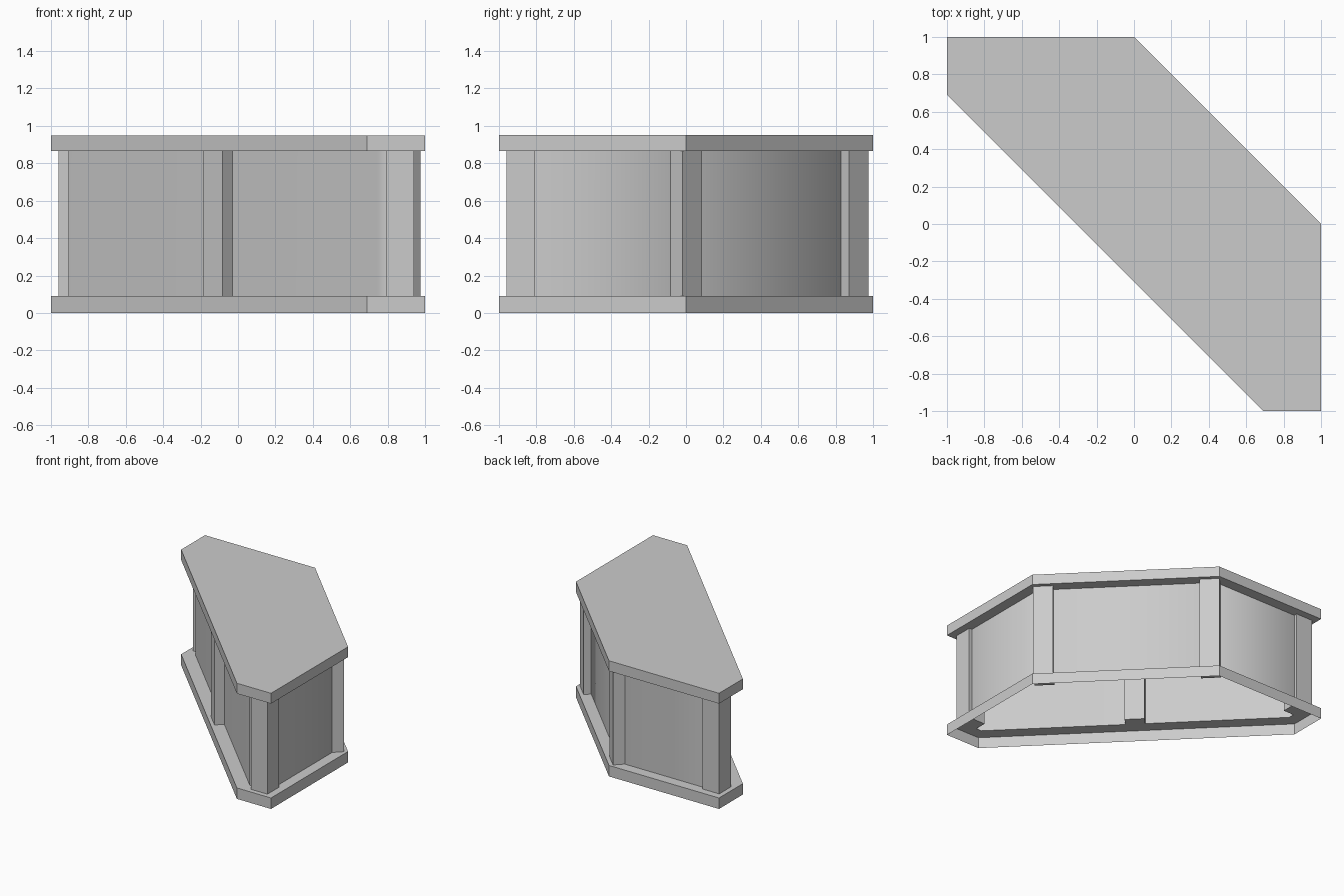
import bpy
import bmesh
from math import radians
from mathutils import Matrix

old = bpy.data.objects.get("Cube")
if old:
    bpy.data.objects.remove(old, do_unlink=True)

grey = bpy.data.materials.new("plain grey")
grey.use_nodes = True
COLOUR = (0.6, 0.6, 0.6, 1)
grey.diffuse_color = COLOUR
grey.node_tree.nodes["Principled BSDF"].inputs["Base Color"].default_value = COLOUR

SLAB, WALL_TOP, TOP = 0.09, 0.865, 0.95
POST = 0.15


def finish(bm, name):
    mesh = bpy.data.meshes.new(name)
    bm.to_mesh(mesh)
    bm.free()
    mesh.materials.append(grey)
    obj = bpy.data.objects.new(name, mesh)
    bpy.context.collection.objects.link(obj)
    return obj


def outline(back, corner, end, tip):
    """Six-sided plan, counter-clockwise, mirrored across the diagonal x = y."""
    half = [(corner, back), (-end, back), (-end, tip)]
    return half + [(y, x) for x, y in reversed(half)]


def skin(name, loops, cap=False):
    """Shell through a stack of (plan, height) loops."""
    bm = bmesh.new()
    rows = [[bm.verts.new((x, y, z)) for x, y in plan] for plan, z in loops]
    for low, high in zip(rows, rows[1:]):
        for i in range(len(low)):
            j = (i + 1) % len(low)
            bm.faces.new((low[i], low[j], high[j], high[i]))
    if cap:
        bm.faces.new(rows[-1])
    return finish(bm, name)


def post(name, x, y, angle):
    bm = bmesh.new()
    place = (Matrix.Translation((x, y, (SLAB + WALL_TOP) / 2))
             @ Matrix.Rotation(radians(angle), 4, 'Z')
             @ Matrix.Diagonal((POST, POST, WALL_TOP - SLAB, 1)))
    bmesh.ops.create_cube(bm, size=1, matrix=place)
    finish(bm, name)


rim = outline(1, 0, 1, 0.69)
wall = outline(0.913, -0.038, 0.905, 0.74)

# Hollow base tray, open below, and overhanging top
skin("base_tray", [(rim, 0), (rim, SLAB), (wall, SLAB)])
skin("top_slab", [(wall, WALL_TOP), (rim, WALL_TOP), (rim, TOP)], cap=True)

# Recessed walls, softly shaded around the corners
panels = skin("wall_panels", [(wall, SLAB), (wall, WALL_TOP)])
for face in panels.data.polygons:
    face.use_smooth = True
panels.modifiers.new("weighted normals", 'WEIGHTED_NORMAL').mode = 'FACE_AREA'

# Square posts: two end pairs mirrored across the diagonal, one in the middle
post("front_end_post", 0.865, -0.885, 0)
post("rear_end_post", -0.885, 0.865, 0)
post("left_corner_post", 0.87, -0.02, 45)
post("back_corner_post", -0.02, 0.87, 45)
post("middle_post", -0.082, -0.082, 45)
